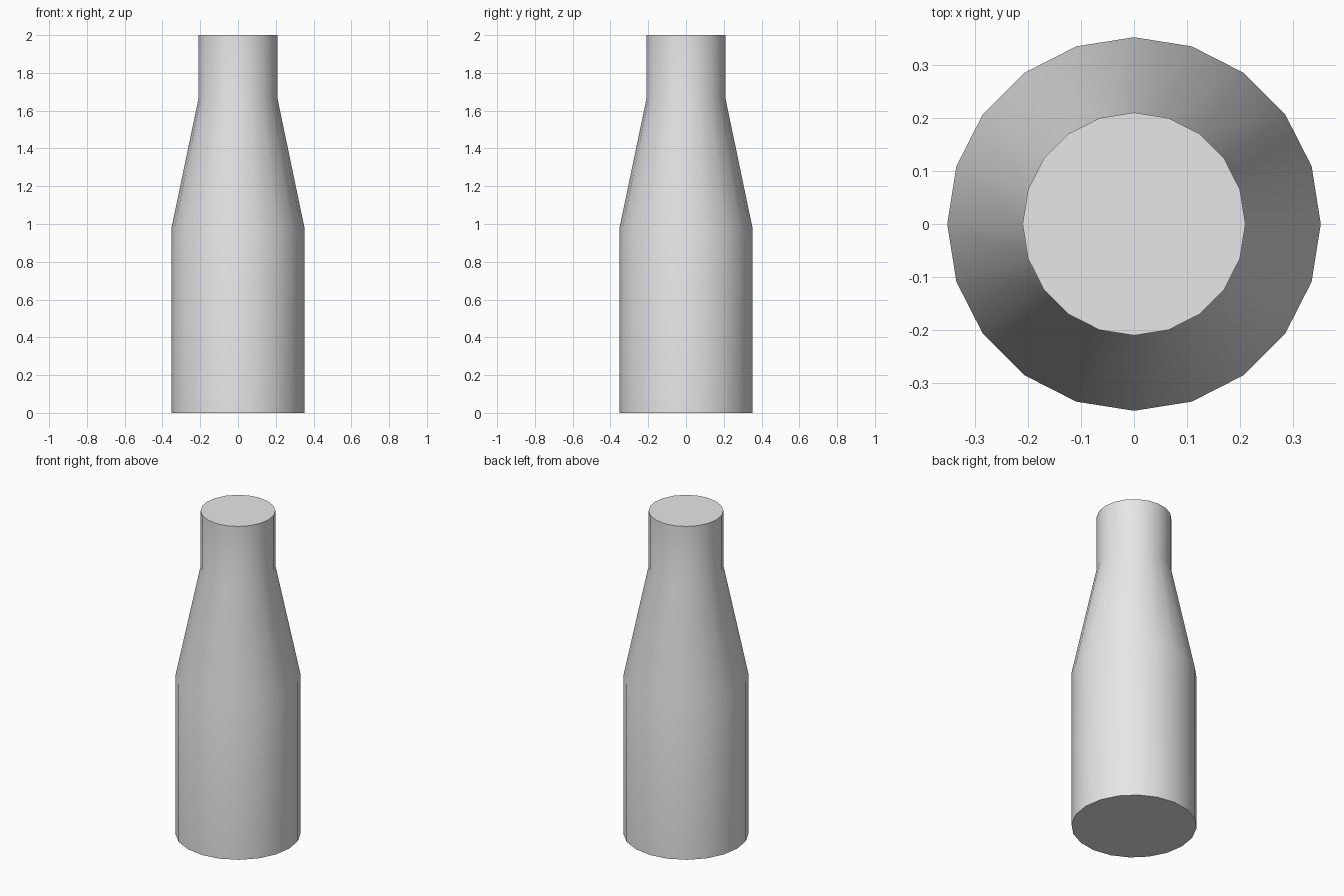
import bpy, bmesh, math

cube = bpy.data.objects.get("Cube")
if cube:
    bpy.data.objects.remove(cube, do_unlink=True)

SIDES = 20
PROFILE = [(0.352, 0.0), (0.352, 0.98), (0.21, 1.66), (0.21, 2.0)]  # radius, height

# Plain grey material
grey = bpy.data.materials.new("light_grey")
grey.use_nodes = True
colour = (0.8, 0.8, 0.8, 1.0)
grey.diffuse_color = colour
grey.node_tree.nodes["Principled BSDF"].inputs["Base Color"].default_value = colour

# Bottle: straight body, sloping shoulder, straight neck, flat caps
bm = bmesh.new()
rings = []
for radius, height in PROFILE:
    angles = [math.tau * i / SIDES for i in range(SIDES)]
    rings.append([bm.verts.new((radius * math.cos(a), radius * math.sin(a), height))
                  for a in angles])
for low, high in zip(rings, rings[1:]):
    for i in range(SIDES):
        j = (i + 1) % SIDES
        bm.faces.new((low[i], low[j], high[j], high[i]))
bm.faces.new(list(reversed(rings[0])))
bm.faces.new(rings[-1])

mesh = bpy.data.meshes.new("bottle")
bm.to_mesh(mesh)
bm.free()
mesh.materials.append(grey)
bottle = bpy.data.objects.new("bottle", mesh)
bpy.context.collection.objects.link(bottle)

# Smooth walls with crisp cap rims
bpy.ops.object.select_all(action='DESELECT')
bottle.select_set(True)
bpy.context.view_layer.objects.active = bottle
bpy.ops.object.shade_smooth_by_angle(angle=math.radians(30))
